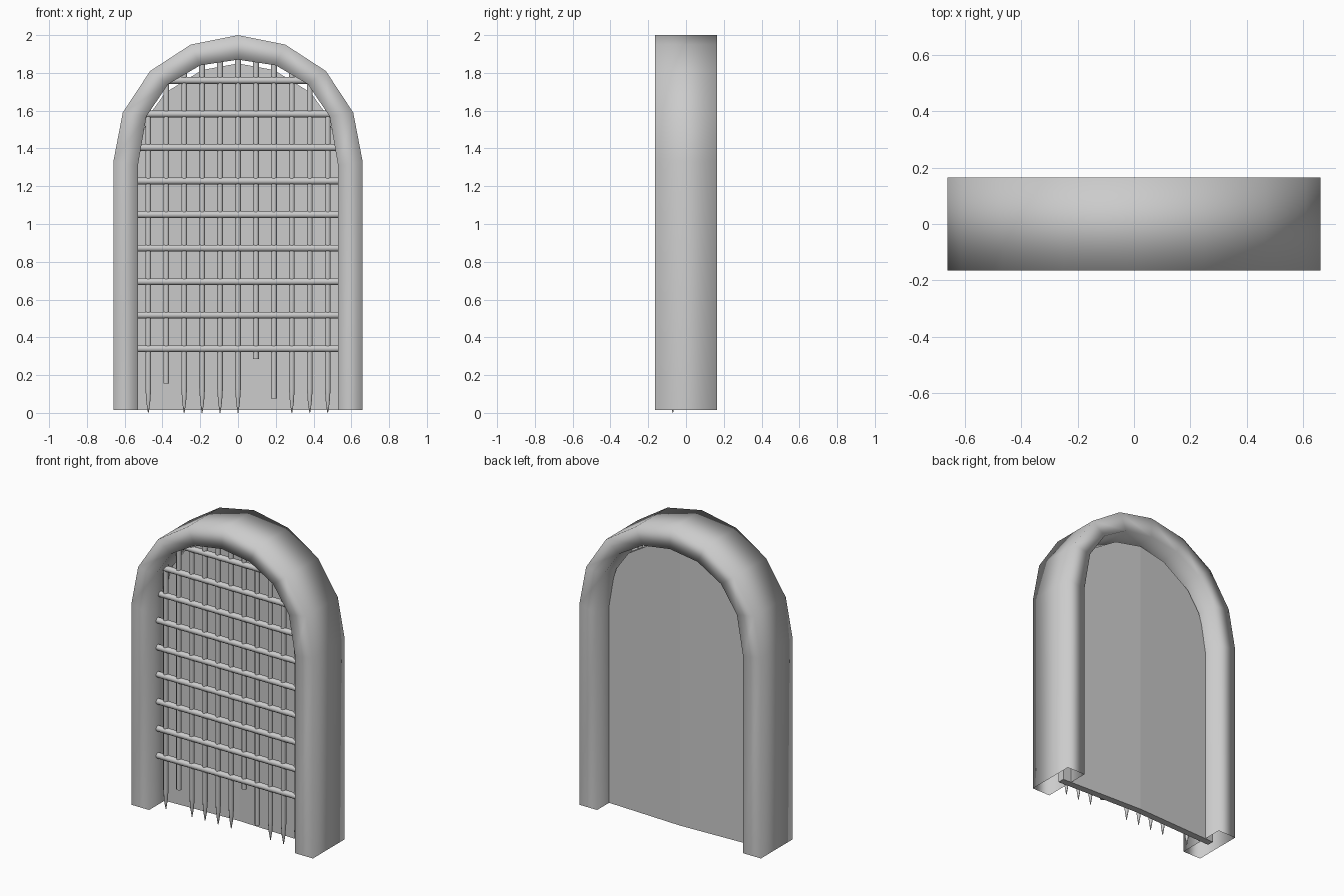
import bpy, bmesh, math
from mathutils import Matrix, Vector

if "Cube" in bpy.data.objects:
    bpy.data.objects.remove(bpy.data.objects["Cube"])


def finish(bm, name, smooth=True):
    bmesh.ops.recalc_face_normals(bm, faces=bm.faces)
    me = bpy.data.meshes.new(name)
    bm.to_mesh(me)
    bm.free()
    for p in me.polygons:
        p.use_smooth = smooth
    ob = bpy.data.objects.new(name, me)
    bpy.context.collection.objects.link(ob)
    return ob


def mirrored(half):
    # half runs from the right foot to the apex (x = 0)
    return half + [(-x, z) for x, z in reversed(half[:-1])]


def lathe(bm, rings, axis, origin, seg=8):
    # rings: (radius, position along axis), capped at both ends
    loops = []
    for r, t in rings:
        loop = []
        for i in range(seg):
            a = 2 * math.pi * (i + 0.5) / seg
            u, v = r * math.cos(a), r * math.sin(a)
            p = (u, v, t) if axis == 'Z' else (t, u, v)
            loop.append(bm.verts.new(Vector(p) + Vector(origin)))
        loops.append(loop)
    for a, b in zip(loops, loops[1:]):
        for i in range(seg):
            j = (i + 1) % seg
            bm.faces.new((a[i], a[j], b[j], b[i]))
    bm.faces.new(loops[0])
    bm.faces.new(loops[-1])


FLOOR = 0.015
OUTER = [(0.66, FLOOR), (0.66, 1.33), (0.61, 1.59), (0.465, 1.81), (0.25, 1.95), (0, 2.0)]
INNER = [(0.53, FLOOR), (0.53, 1.31), (0.485, 1.57), (0.37, 1.74), (0.2, 1.84), (0, 1.87)]

# Arched frame: hollow square section, open at the feet
bm = bmesh.new()
rows = [[bm.verts.new((x, y, z)) for x, z in mirrored(path)]
        for path, y in ((OUTER, -0.165), (OUTER, 0.165), (INNER, 0.165), (INNER, -0.165))]
for k in range(4):
    a, b = rows[k], rows[(k + 1) % 4]
    for i in range(len(a) - 1):
        bm.faces.new((a[i], a[i + 1], b[i + 1], b[i]))
finish(bm, "arch_frame")

# Two door leaves, meeting slightly proud at the middle of the back
LEAF = [(0, FLOOR), (0.59, FLOOR), (0.59, 1.2), (0.475, 1.57), (0.385, 1.695), (0.19, 1.815), (0, 1.85)]
for side, name in ((1, "door_right"), (-1, "door_left")):
    bm = bmesh.new()
    front, back = [], []
    for x, z in LEAF:
        y = 0.062 - 0.04 * x
        front.append(bm.verts.new((side * x, y - 0.045, z)))
        back.append(bm.verts.new((side * x, y, z)))
    bm.faces.new(front)
    bm.faces.new(back)
    n = len(LEAF)
    for i in range(n):
        j = (i + 1) % n
        bm.faces.new((front[i], front[j], back[j], back[i]))
    finish(bm, name, smooth=False)


def half_at(z):
    # half width of the middle of the frame at a height
    mid = [((a[0] + b[0]) / 2, (a[1] + b[1]) / 2) for a, b in zip(OUTER, INNER)]
    for (x0, z0), (x1, z1) in zip(mid, mid[1:]):
        if z0 <= z <= z1:
            return x0 + (x1 - x0) * (z - z0) / (z1 - z0)
    return 0


def top_at(x):
    z = 1.0
    while half_at(z) > abs(x):
        z += 0.005
    return min(z, 1.92) - 0.02


# Portcullis uprights: spiked, with three broken off short
bm = bmesh.new()
BROKEN = {-4: 0.155, 1: 0.285, 2: 0.075}
R = 0.0165
for i in range(-5, 6):
    x = i * 0.095
    if i in BROKEN:
        rings = [(R, BROKEN[i])]
    else:
        rings = [(0.002, 0.0), (0.011, 0.055), (R, 0.13)]
    lathe(bm, rings + [(R, top_at(x))], 'Z', (x, -0.07, 0))
uprights = finish(bm, "portcullis_uprights")

# Portcullis crossbars
bm = bmesh.new()
for k in range(9):
    z = 0.34 + k * 0.1775
    w = half_at(z) - 0.02
    lathe(bm, [(0.019, -w), (0.019, w)], 'X', (0, -0.075, z))
crossbars = finish(bm, "portcullis_crossbars")

for ob in (uprights, crossbars):
    bpy.ops.object.select_all(action='DESELECT')
    ob.select_set(True)
    bpy.context.view_layer.objects.active = ob
    bpy.ops.object.shade_smooth_by_angle(angle=math.radians(50))
